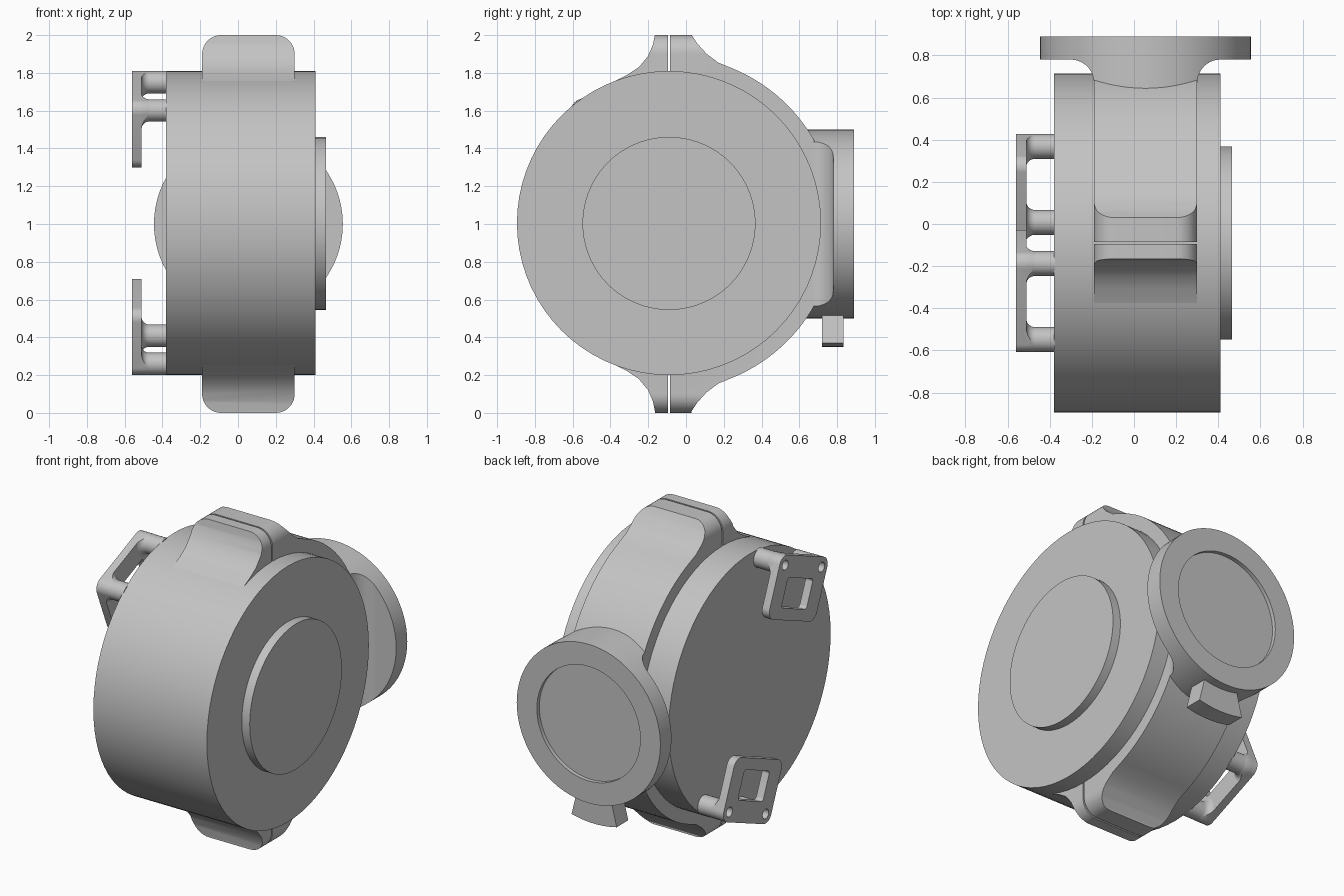
import bpy, bmesh, math
from mathutils import Matrix, Vector

if "Cube" in bpy.data.objects:
    bpy.data.objects.remove(bpy.data.objects["Cube"])

grey = bpy.data.materials.new("plain grey")
grey.use_nodes = True
grey.diffuse_color = (0.55, 0.55, 0.55, 1)
grey.node_tree.nodes["Principled BSDF"].inputs["Base Color"].default_value = (0.55, 0.55, 0.55, 1)

CX, CY, CZ = 0.055, -0.09, 1.005   # band centre in x, drum axis in y and z
X_AXIS = lambda u, v, a: Vector((a, u, v))
Y_AXIS = lambda u, v, a: Vector((u, a, v))
Z_AXIS = lambda u, v, a: Vector((u, v, a))


def finish(name, bm):
    bmesh.ops.remove_doubles(bm, verts=bm.verts, dist=1e-5)
    bmesh.ops.recalc_face_normals(bm, faces=bm.faces)
    mesh = bpy.data.meshes.new(name)
    bm.to_mesh(mesh)
    bm.free()
    mesh.materials.append(grey)
    obj = bpy.data.objects.new(name, mesh)
    bpy.context.collection.objects.link(obj)
    return obj


def prism(name, outline, axis, lo, hi):
    """Extrude a 2D outline along an axis."""
    bm = bmesh.new()
    ends = [[bm.verts.new(axis(u, v, a)) for u, v in outline] for a in (lo, hi)]
    for end in ends:
        bm.faces.new(end)
    n = len(outline)
    for i in range(n):
        j = (i + 1) % n
        bm.faces.new((ends[0][i], ends[0][j], ends[1][j], ends[1][i]))
    return finish(name, bm)


def lathe(name, profile, axis, u0, v0, steps=72):
    """Turn (radius, position) points around an axis through (u0, v0)."""
    bm = bmesh.new()
    verts = [bm.verts.new(axis(u0 + r, v0, a)) for r, a in profile]
    edges = [bm.edges.new(pair) for pair in zip(verts, verts[1:])]
    bmesh.ops.spin(bm, geom=verts + edges, cent=axis(u0, v0, 0), axis=axis(0, 0, 1),
                   angle=math.tau, steps=steps, use_merge=False)
    return finish(name, bm)


def arc(u, v, r, start, end, n=10):
    angles = [math.radians(start + (end - start) * i / n) for i in range(n + 1)]
    return [(u + r * math.cos(a), v + r * math.sin(a)) for a in angles]


def rounded(u0, u1, v0, v1, r):
    return (arc(u1 - r, v1 - r, r, 0, 90) + arc(u0 + r, v1 - r, r, 90, 180)
            + arc(u0 + r, v0 + r, r, 180, 270) + arc(u1 - r, v0 + r, r, 270, 360))


def boolean(obj, tool, operation):
    mod = obj.modifiers.new("cut", "BOOLEAN")
    mod.operation, mod.object, mod.solver = operation, tool, "EXACT"
    bpy.context.view_layer.objects.active = obj
    bpy.ops.object.modifier_apply(modifier=mod.name)
    bpy.data.objects.remove(tool)


# Main drum and the raised disc on its left side
lathe("drum", [(0, -0.38), (0.805, -0.38), (0.805, 0.41), (0, 0.41)], X_AXIS, CY, CZ)
lathe("side_disc", [(0, 0.4), (0.458, 0.4), (0.458, 0.465), (0, 0.465)], X_AXIS, CY, 1.003)


# Clamp band: rear half with ears, then the two front ears
def clip_to_band(obj):
    shape = rounded(CX - 0.245, CX + 0.245, 0, 2, 0.1)
    boolean(obj, prism("band_clip", shape, Y_AXIS, -1.2, 1.3), "INTERSECT")


ear = [(-0.085, 1.02), (0.03, 1.02), (0.03, 0.995), (0.06, 0.95), (0.11, 0.895), (0.17, 0.85)]
upper = [(y, CZ + h) for y, h in ear]
lower = [(y, CZ - h) for y, h in reversed(ear)]
rear_band = prism("rear_band", upper + arc(CY, CZ, 0.885, 67.4, -67.4, 48) + lower,
                  X_AXIS, -0.3, 0.45)
clip_to_band(rear_band)

front = [(-0.095, 0.6), (-0.095, 1.02), (-0.165, 1.02), (-0.165, 0.995), (-0.175, 0.945),
         (-0.2, 0.885), (-0.25, 0.825), (-0.31, 0.785), (-0.41, 0.735), (-0.41, 0.6)]
for side, name in ((1, "upper_front_ear"), (-1, "lower_front_ear")):
    front_ear = prism(name, [(y, CZ + side * h) for y, h in front], X_AXIS, -0.3, 0.45)
    clip_to_band(front_ear)

# Rear port: recessed flange, flared neck and stop tab
lathe("port_flange", [(0, 0.78), (0.5, 0.78), (0.5, 0.89), (0.36, 0.89), (0.36, 0.865), (0, 0.865)],
      Y_AXIS, CX, 1)
right_flare = arc(0.355, 0.67, 0.11, 180, 90)
half = [(0.245, 0.4)] + right_flare + [(0.355, 0.785)]
neck_shape = [(CX + u, v) for u, v in half] + [(CX - u, v) for u, v in reversed(half)]
neck = prism("port_neck", neck_shape, Z_AXIS, 0.3, 1.7)
boolean(neck, lathe("neck_clip", [(0, 0.3), (0.5, 0.3), (0.5, 1), (0, 1)], Y_AXIS, CX, 1), "INTERSECT")
prism("port_tab", arc(CX, 1, 0.65, 256, 284) + arc(CX, 1, 0.48, 284, 256), Y_AXIS, 0.72, 0.835)

# Mounting brackets: plate with window, two flared posts, screw holes
PLATE = rounded(-0.255, 0.255, 0.405, 0.786, 0.06)
POST = ([(0, -0.53), (0.1, -0.53)] + arc(0.1, -0.47, 0.041, 270, 180, 8)
        + [(0.059, -0.375), (0, -0.375)])


def cut_openings(obj):
    window = rounded(-0.135, 0.135, 0.475, 0.655, 0.02)
    boolean(obj, prism("window_cut", window, X_AXIS, -0.7, -0.3), "DIFFERENCE")
    for t in (-0.195, 0.195):
        hole = [(0, -0.6), (0.03, -0.6), (0.03, -0.39), (0, -0.39)]
        boolean(obj, lathe("hole_cut", hole, X_AXIS, t, 0.726, 24), "DIFFERENCE")


for name, turn in (("upper_bracket", 22.5), ("lower_bracket", 202.5)):
    place = Matrix.Translation((0, CY, CZ)) @ Matrix.Rotation(math.radians(turn), 4, "X")
    parts = [prism(name + "_plate", PLATE, X_AXIS, -0.56, -0.51)]
    for t, end in ((-0.195, "_front_post"), (0.195, "_rear_post")):
        post = lathe(name + end, POST, X_AXIS, t, 0.726, 40)
        boolean(post, prism("post_clip", PLATE, X_AXIS, -0.6, -0.3), "INTERSECT")
        parts.append(post)
    for part in parts:
        cut_openings(part)
        part.data.transform(place)

# Smooth the round surfaces, keep the edges sharp
bpy.ops.object.select_all(action="DESELECT")
for obj in bpy.context.scene.objects:
    if obj.type == "MESH":
        obj.select_set(True)
        bpy.context.view_layer.objects.active = obj
bpy.ops.object.shade_smooth_by_angle(angle=math.radians(30))
